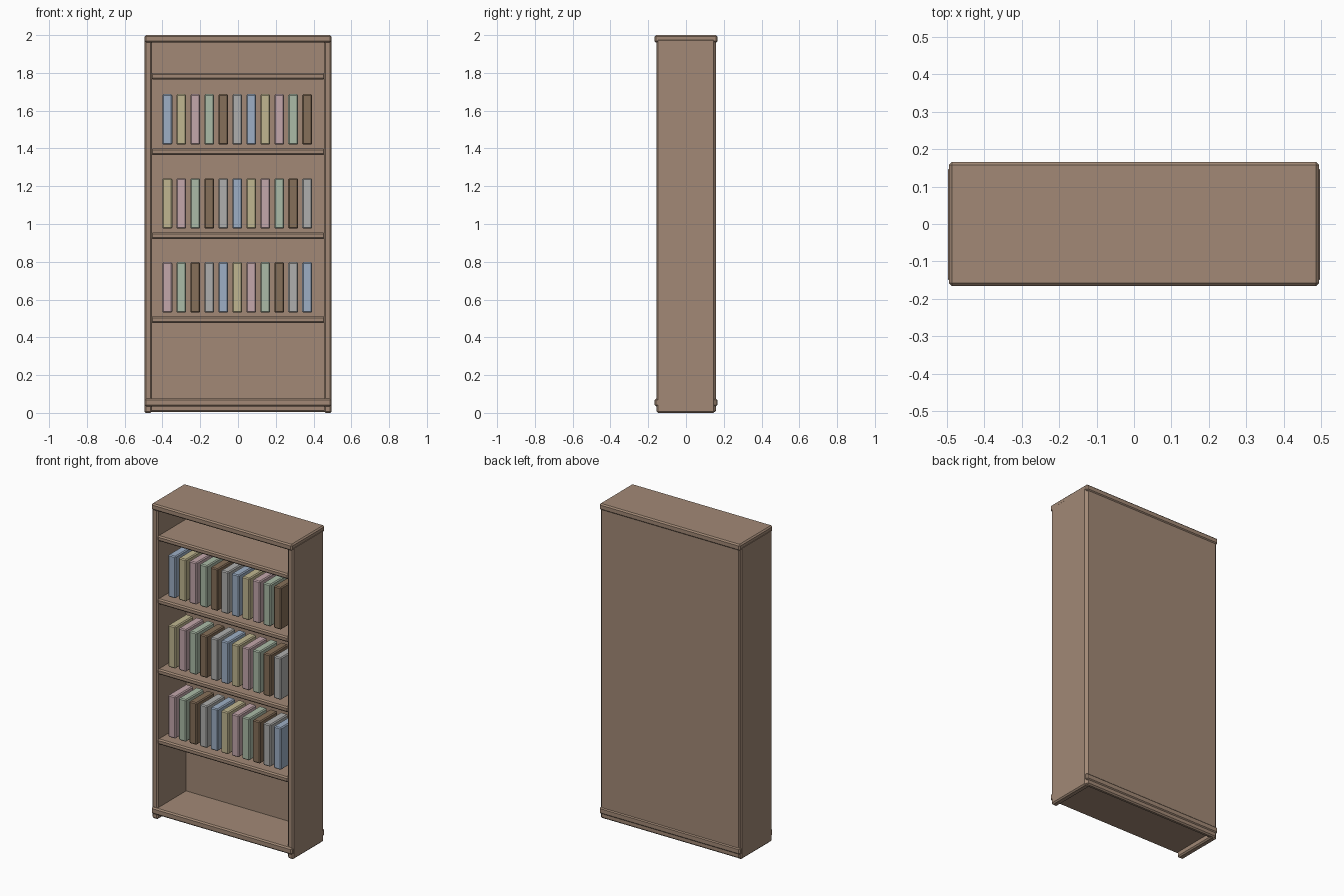
import bpy, bmesh

if "Cube" in bpy.data.objects:
    bpy.data.objects.remove(bpy.data.objects["Cube"])


def material(name, rgb):
    m = bpy.data.materials.new(name)
    m.diffuse_color = (*rgb, 1)
    m.use_nodes = True
    m.node_tree.nodes["Principled BSDF"].inputs["Base Color"].default_value = m.diffuse_color
    return m


def board(name, x, y, z, mat, chamfer=0.008):
    """Chamfered box from (min, max) ranges."""
    bm = bmesh.new()
    bmesh.ops.create_cube(bm, size=1)
    for v in bm.verts:
        v.co = [lo + (c + 0.5) * (hi - lo) for c, (lo, hi) in zip(v.co, (x, y, z))]
    bmesh.ops.bevel(bm, geom=bm.edges[:], offset=chamfer, segments=1,
                    affect='EDGES', clamp_overlap=True)
    me = bpy.data.meshes.new(name)
    bm.to_mesh(me)
    bm.free()
    me.materials.append(mat)
    ob = bpy.data.objects.new(name, me)
    bpy.context.collection.objects.link(ob)
    return ob


wood = material("wood", (0.36, 0.25, 0.18))
covers = [material(n, c) for n, c in (
    ("blue_cover", (0.34, 0.43, 0.56)),
    ("yellow_cover", (0.53, 0.47, 0.28)),
    ("pink_cover", (0.55, 0.39, 0.41)),
    ("green_cover", (0.41, 0.50, 0.39)),
    ("brown_cover", (0.24, 0.16, 0.10)),
    ("grey_cover", (0.43, 0.43, 0.42)))]

# Case: sides, back, top and base boards
board("left_side", (-0.496, -0.455), (-0.155, 0.153), (0, 1.98), wood)
board("right_side", (0.455, 0.496), (-0.155, 0.153), (0, 1.98), wood)
board("back_panel", (-0.487, 0.487), (0.13, 0.16), (0.005, 1.98), wood)
board("top_board", (-0.494, 0.494), (-0.166, 0.166), (1.96, 2.0), wood)
board("base_board", (-0.494, 0.494), (-0.166, 0.166), (0.033, 0.075), wood)

# Shelves
for i, top in enumerate((0.511, 0.955, 1.40, 1.80)):
    board(f"shelf_{i + 1}", (-0.46, 0.46), (-0.153, 0.14), (top - 0.034, top), wood)

# Three rows of books, the cover colours shifting by one each row
for row, z in enumerate((0.531, 0.975, 1.42)):
    for i in range(11):
        cx = -0.374 + 0.074 * i
        board(f"book_{row + 1}_{i + 1}", (cx - 0.026, cx + 0.026), (-0.13, 0.05),
              (z, z + 0.267), covers[(i + 2 - row) % 6], 0.006)
